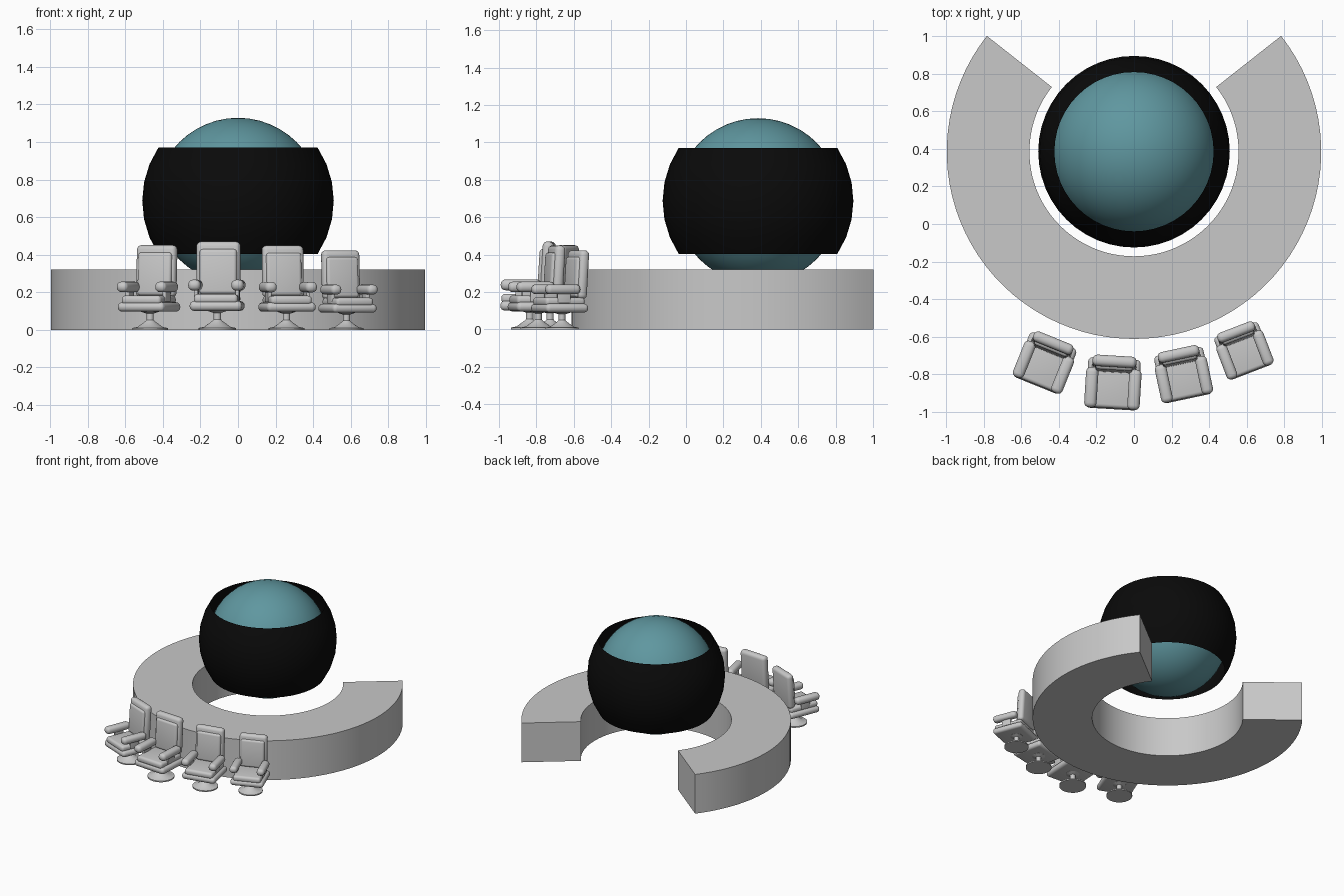
import bpy, bmesh, math
from mathutils import Matrix, Vector

if "Cube" in bpy.data.objects:
    bpy.data.objects.remove(bpy.data.objects["Cube"])


def material(name, rgb):
    m = bpy.data.materials.new(name)
    m.diffuse_color = (*rgb, 1)
    m.use_nodes = True
    m.node_tree.nodes["Principled BSDF"].inputs["Base Color"].default_value = m.diffuse_color
    return m


GREY = material("light_grey", (0.58, 0.58, 0.58))
TEAL = material("teal", (0.115, 0.31, 0.35))
BLACK = material("black", (0.003, 0.003, 0.003))
CY = 0.385  # centre line of desk and ball


def finish(bm, name, mat, M=Matrix(), angle=35):
    bmesh.ops.recalc_face_normals(bm, faces=bm.faces[:])
    bm.transform(M)
    me = bpy.data.meshes.new(name)
    bm.to_mesh(me)
    bm.free()
    ob = bpy.data.objects.new(name, me)
    bpy.context.collection.objects.link(ob)
    me.materials.append(mat)
    bpy.ops.object.select_all(action='DESELECT')
    ob.select_set(True)
    bpy.context.view_layer.objects.active = ob
    bpy.ops.object.shade_smooth_by_angle(angle=math.radians(angle))
    return ob


def add_box(bm, centre, size, r, tilt=0.0):
    """Rounded box added to bm, tilted about x."""
    part = bmesh.new()
    bmesh.ops.create_cube(part, size=1, matrix=Matrix.Diagonal((*size, 1)))
    bmesh.ops.bevel(part, geom=part.edges[:], offset=r, segments=4, profile=0.5, affect='EDGES')
    part.transform(Matrix.Translation(centre) @ Matrix.Rotation(tilt, 4, 'X'))
    me = bpy.data.meshes.new("tmp")
    part.to_mesh(me)
    part.free()
    bm.from_mesh(me)
    bpy.data.meshes.remove(me)


def lathe(profile, steps=24):
    """Spin an (r, z) profile around z."""
    bm = bmesh.new()
    vs = [bm.verts.new((r, 0, z)) for r, z in profile]
    es = [bm.edges.new(p) for p in zip(vs, vs[1:])]
    bmesh.ops.spin(bm, geom=vs + es, axis=(0, 0, 1), cent=(0, 0, 0),
                   angle=2 * math.pi, steps=steps, use_duplicate=False)
    bmesh.ops.remove_doubles(bm, verts=bm.verts[:], dist=1e-5)
    return bm


# Curved desk: rectangular section swept round an open ring
bm = bmesh.new()
a0, a1, n = math.radians(-218.2), math.radians(38.2), 64
rows = []
for i in range(n + 1):
    a = a0 + (a1 - a0) * i / n
    rows.append([bm.verts.new((r * math.cos(a), CY + r * math.sin(a), z))
                 for r, z in ((0.557, 0), (0.997, 0), (0.997, 0.32), (0.557, 0.32))])
for p, q in zip(rows, rows[1:]):
    for k in range(4):
        bm.faces.new((p[k], p[(k + 1) % 4], q[(k + 1) % 4], q[k]))
bm.faces.new(rows[0])
bm.faces.new(rows[-1])
finish(bm, "curved_desk", GREY)

# Ball
CZ = 0.687
bm = bmesh.new()
bmesh.ops.create_uvsphere(bm, u_segments=48, v_segments=24, radius=0.442)
finish(bm, "ball", TEAL, Matrix.Translation((0, CY, CZ)))

# Open wrap-round screen: the middle six rings of a larger sphere
prof = [(0.51 * math.cos(math.radians(t * 11.25)), 0.51 * math.sin(math.radians(t * 11.25)))
        for t in range(-3, 4)]
finish(lathe(prof, 48), "wrap_screen", BLACK, Matrix.Translation((0, CY, CZ)))


def chair(tag, x, y, rot, s):
    M = Matrix.Translation((x, y, 0)) @ Matrix.Rotation(math.radians(rot), 4, 'Z') @ Matrix.Scale(s, 4)
    # round foot, flared column and seat plate
    finish(lathe([(0, 0), (0.1, 0), (0.1, 0.01), (0.07, 0.016), (0.026, 0.048), (0.02, 0.055),
                  (0.02, 0.09), (0.05, 0.1), (0.05, 0.11), (0, 0.11)]), tag + "_foot", GREY, M)
    # seat with a thinner top cushion
    bm = bmesh.new()
    add_box(bm, (0, -0.015, 0.127), (0.28, 0.27, 0.052), 0.024)
    add_box(bm, (0, -0.02, 0.165), (0.235, 0.25, 0.05), 0.02)
    finish(bm, tag + "_seat", GREY, M)
    # backrest with a padded front panel
    bm = bmesh.new()
    add_box(bm, (0, 0.098, 0.325), (0.235, 0.06, 0.29), 0.026, -0.06)
    add_box(bm, (0, 0.072, 0.31), (0.2, 0.04, 0.24), 0.018, -0.06)
    finish(bm, tag + "_backrest", GREY, M)
    # armrests and their posts
    bm = bmesh.new()
    for side in (-1, 1):
        add_box(bm, (side * 0.115, -0.04, 0.238), (0.066, 0.215, 0.058), 0.026)
        add_box(bm, (side * 0.11, -0.03, 0.195), (0.022, 0.08, 0.08), 0.006)
    finish(bm, tag + "_armrests", GREY, M)


for i, c in enumerate([(-0.468, -0.727, -22, 0.96), (-0.11, -0.836, -3.5, 1.0),
                       (0.258, -0.79, 12, 0.955), (0.578, -0.663, 21, 0.9)]):
    chair(f"chair_{i + 1}", *c)
